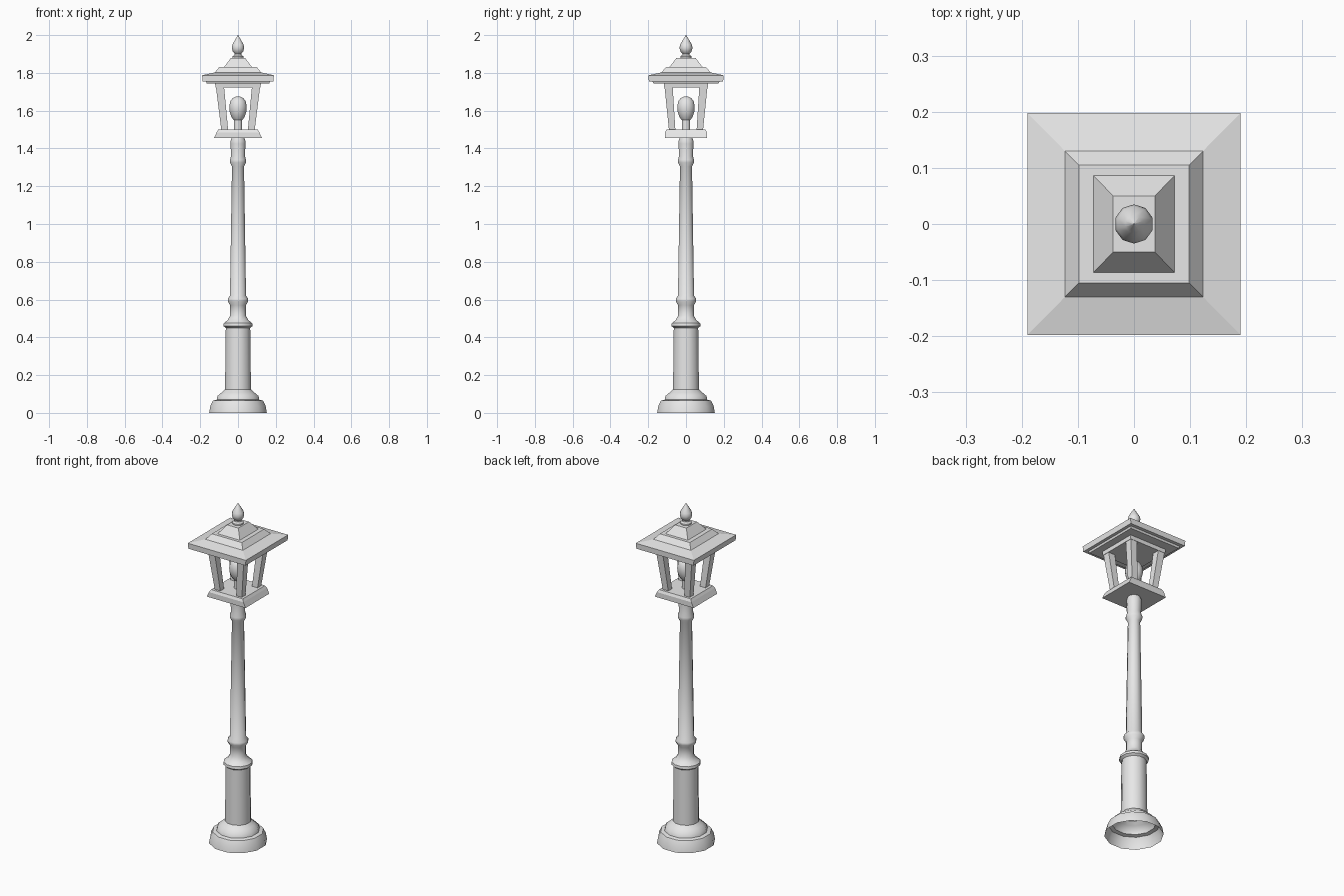
import bpy, bmesh
from math import pi, sin, cos, radians

cube = bpy.data.objects.get("Cube")
if cube:
    bpy.data.objects.remove(cube, do_unlink=True)

grey = bpy.data.materials.new("light grey")
grey.use_nodes = True
color = (0.8, 0.8, 0.8, 1)
grey.diffuse_color = color
grey.node_tree.nodes["Principled BSDF"].inputs["Base Color"].default_value = color


def skin(name, rings, cap_bottom=True, cap_top=True, smooth=None):
    """Join stacked rings of points into one surface."""
    bm = bmesh.new()
    loops = [[bm.verts.new(p) for p in ring] for ring in rings]
    n = len(loops[0])
    for low, high in zip(loops, loops[1:]):
        for i in range(n):
            j = (i + 1) % n
            bm.faces.new((low[i], low[j], high[j], high[i]))
    if cap_bottom:
        bm.faces.new(loops[0][::-1])
    if cap_top:
        bm.faces.new(loops[-1])
    mesh = bpy.data.meshes.new(name)
    bm.to_mesh(mesh)
    bm.free()
    mesh.materials.append(grey)
    obj = bpy.data.objects.new(name, mesh)
    bpy.context.collection.objects.link(obj)
    if smooth:
        bpy.ops.object.select_all(action="DESELECT")
        obj.select_set(True)
        bpy.context.view_layer.objects.active = obj
        bpy.ops.object.shade_smooth_by_angle(angle=radians(smooth))
    return obj


def lathe(name, profile, sides, **options):
    """Turn (radius, height) pairs around the z axis."""
    turns = [2 * pi * (i + 0.5) / sides for i in range(sides)]
    rings = [[(r * cos(a), r * sin(a), z) for a in turns] for r, z in profile]
    return skin(name, rings, **options)


def rect(x0, x1, y0, y1, z):
    return [(x0, y0, z), (x1, y0, z), (x1, y1, z), (x0, y1, z)]


def tiers(name, levels):
    """Stack centred rectangles given as (half x, half y, height)."""
    return skin(name, [rect(-x, x, -y, y, z) for x, y, z in levels])


# Turned column, open underneath
lathe("lamp_column", [
    (0.158, 0), (0.152, 0.035), (0.138, 0.065), (0.117, 0.07), (0.112, 0.09),
    (0.09, 0.108), (0.071, 0.125), (0.067, 0.45), (0.08, 0.46), (0.078, 0.475),
    (0.058, 0.49), (0.043, 0.515), (0.043, 0.57), (0.056, 0.59), (0.056, 0.605),
    (0.044, 0.62), (0.033, 1.305), (0.044, 1.325), (0.044, 1.34), (0.038, 1.36),
    (0.041, 1.425), (0.041, 1.44), (0.033, 1.46)],
    12, cap_bottom=False, smooth=40)

# Lantern floor
tiers("lantern_floor", [(0.127, 0.111, 1.455), (0.113, 0.111, 1.485),
                        (0.104, 0.104, 1.5)])

# Four leaning corner posts
for sx, side in ((1, "left"), (-1, "right")):
    for sy, end in ((-1, "front"), (1, "back")):
        rings = []
        for x0, x1, y0, y1, z in ((0.052, 0.088, 0.056, 0.09, 1.495),
                                  (0.076, 0.12, 0.072, 0.116, 1.75)):
            xs, ys = sorted((sx * x0, sx * x1)), sorted((sy * y0, sy * y1))
            rings.append(rect(*xs, *ys, z))
        skin(f"lantern_post_{end}_{side}", rings)

# Frame above the openings and the stepped roof
tiers("lantern_top_frame", [(0.119, 0.115, 1.722), (0.122, 0.118, 1.75)])
tiers("roof_soffit", [(0.165, 0.172, 1.744), (0.17, 0.178, 1.757)])
tiers("roof_slab", [(0.187, 0.197, 1.755), (0.19, 0.198, 1.787),
                    (0.12, 0.127, 1.803)])
tiers("roof_lower_tier", [(0.124, 0.131, 1.801), (0.098, 0.105, 1.832)])
tiers("roof_upper_tier", [(0.074, 0.088, 1.83), (0.037, 0.05, 1.88)])

# Finial
lathe("finial", [
    (0.03, 1.878), (0.03, 1.888), (0.019, 1.895), (0.019, 1.903),
    (0.029, 1.913), (0.035, 1.932), (0.031, 1.95), (0.016, 1.975), (0.001, 2)],
    10, smooth=40)

# Bulb and its holder
lathe("bulb_holder", [(0.023, 1.498), (0.023, 1.56)], 12, smooth=40)
lathe("bulb", [
    (0.022, 1.548), (0.036, 1.566), (0.046, 1.595), (0.048, 1.62),
    (0.043, 1.648), (0.03, 1.666), (0.014, 1.674), (0.002, 1.676)],
    12, smooth=50)
